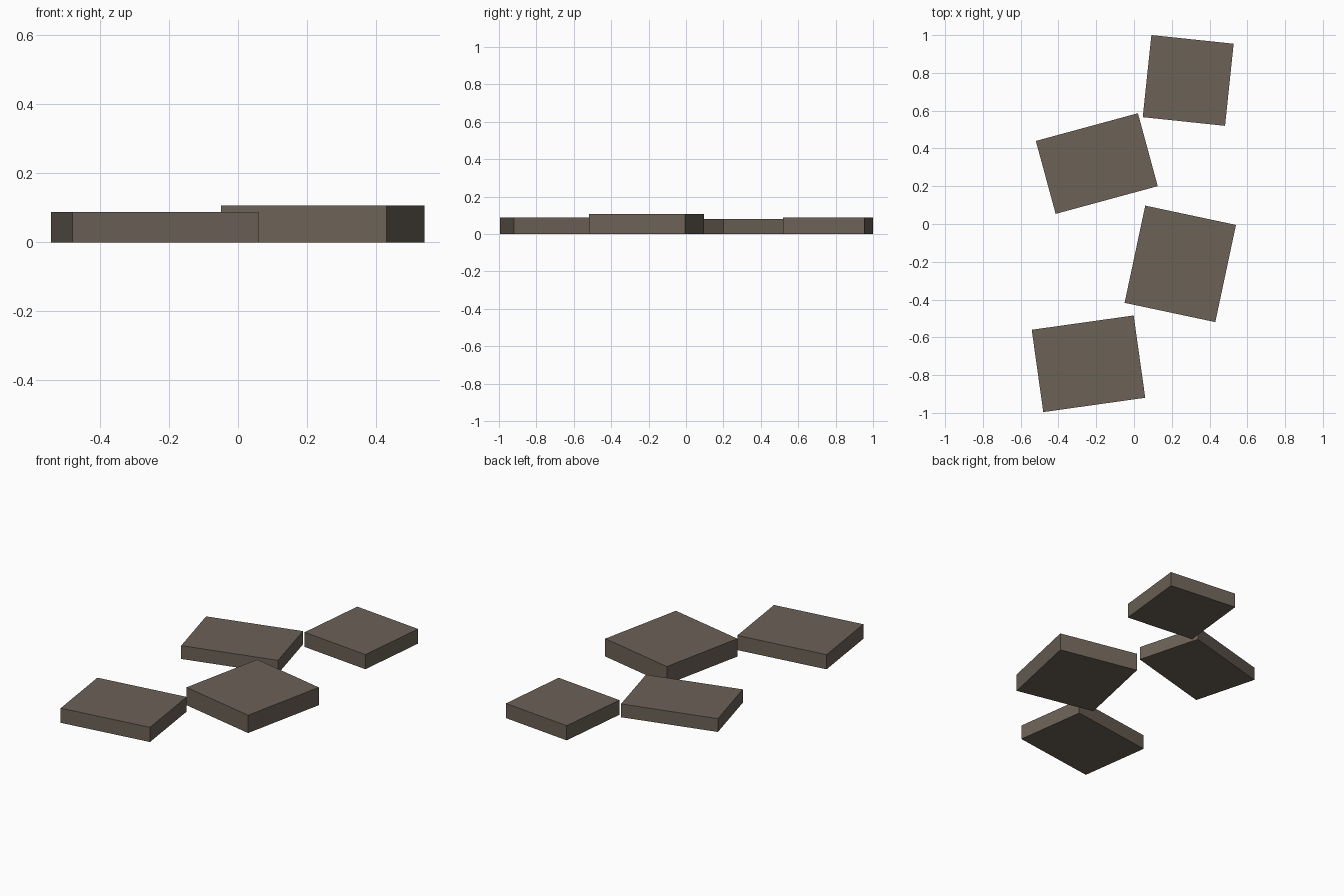
import bpy
from math import radians

cube = bpy.data.objects.get("Cube")
if cube:
    bpy.data.objects.remove(cube, do_unlink=True)

# Warm grey stone
stone = bpy.data.materials.new("warm grey stone")
stone.use_nodes = True
colour = (0.15, 0.122, 0.095, 1)
stone.diffuse_color = colour
bsdf = next(n for n in stone.node_tree.nodes if n.type == "BSDF_PRINCIPLED")
bsdf.inputs["Base Color"].default_value = colour
bsdf.inputs["Roughness"].default_value = 0.9


def slab(name, x, y, width, depth, height, turn):
    """A flat stone resting on the ground, turned about z."""
    bpy.ops.mesh.primitive_cube_add(size=1, location=(x, y, height / 2),
                                    rotation=(0, 0, radians(turn)))
    obj = bpy.context.object
    obj.name = name
    obj.scale = (width, depth, height)
    bpy.ops.object.transform_apply(location=False, rotation=False, scale=True)
    obj.data.materials.append(stone)


# Staggered stepping stones, front to back
slab("front_stone", -0.241, -0.74, 0.545, 0.44, 0.088, 8)
slab("second_stone", 0.245, -0.211, 0.491, 0.526, 0.107, -12)
slab("third_stone", -0.197, 0.32, 0.56, 0.4, 0.08, 15.2)
slab("back_stone", 0.287, 0.76, 0.438, 0.437, 0.088, -6)
